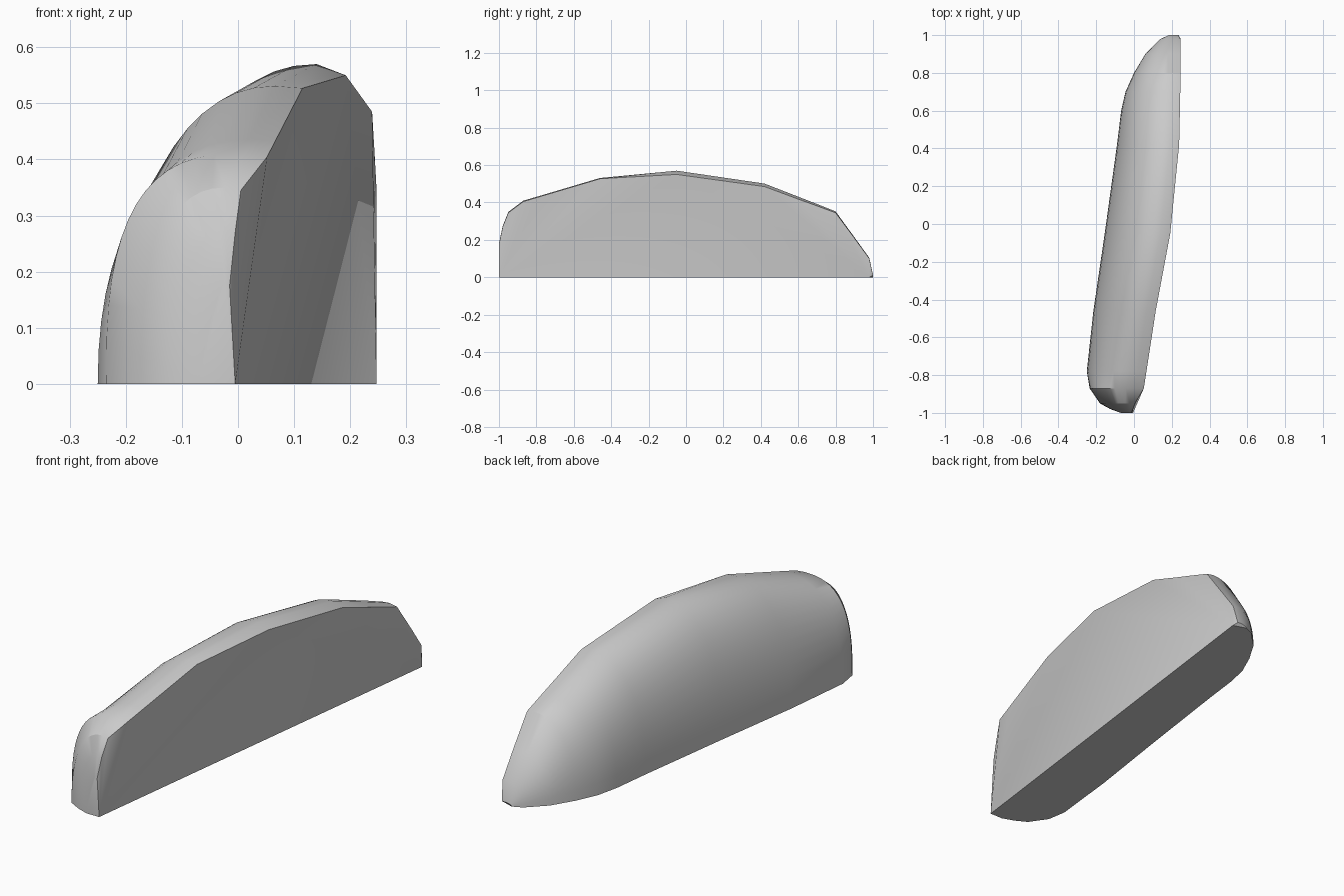
import bpy
import bmesh
from math import sin, cos, pi

cube = bpy.data.objects.get("Cube")
if cube:
    bpy.data.objects.remove(cube, do_unlink=True)

# Single plain grey colour
grey = bpy.data.materials.new("light_grey")
grey.use_nodes = True
colour = (0.6, 0.6, 0.6, 1)
grey.diffuse_color = colour
grey.node_tree.nodes["Principled BSDF"].inputs["Base Color"].default_value = colour

# Stations: y, outer foot x, wall top x, wall height, ridge rise, flank roundness
STATIONS = [
    (-1, -.07, -.015, .175, .005, 1.3),
    (-.98, -.125, -.005, .27, .005, 1.9),
    (-.95, -.18, .005, .345, .005, 2.3),
    (-.87, -.235, .052, .405, .005, 2.8),
    (-.78, -.25, .066, .432, .004, 2.2),
    (-.46, -.215, .115, .527, .004, 2.15),
    (-.05, -.155, .192, .55, .02, 2.2),
    (.42, -.09, .239, .485, .016, 2.2),
    (.6, -.068, .243, .418, .013, 2.2),
    (.7, -.045, .245, .382, .01, 2.2),
    (.8, 0, .247, .345, .007, 2.2),
    (.9, .06, .247, .21, .005, 2.2),
    (.98, .14, .245, .1, .004, 2.2),
    (1, .185, .235, .01, .002, 2.2),
]
ARC_STEPS = 14


def section(outer, top, height, rise, power):
    """Wall top, narrow ridge, then a rounded flank down to the ground."""
    ridge_x = top - 0.15 * (top - outer)
    ridge_z = height + rise
    points = [(top, height)]
    for i in range(ARC_STEPS + 1):
        a = pi / 2 * i / ARC_STEPS
        x = ridge_x - (ridge_x - outer) * sin(a) ** (2 / power)
        z = ridge_z * max(cos(a), 0) ** (2 / power)
        points.append((x, z if i < ARC_STEPS else 0))
    return points


bm = bmesh.new()
rings = [[bm.verts.new((x, y, z)) for x, z in section(*shape)]
         for y, *shape in STATIONS]

# Rounded shell between neighbouring sections
for a, b in zip(rings, rings[1:]):
    for i in range(len(a) - 1):
        bm.faces.new((a[i], a[i + 1], b[i + 1], b[i])).smooth = True

# Flat wall: fans from the two ends of its straight foot meet at the peak
foot_front = bm.verts.new((-.005, -1, 0))
foot_back = bm.verts.new((.247, .98, 0))
tops = [ring[0] for ring in rings]
peak = tops.index(max(tops, key=lambda v: v.co.z))
bm.faces.new((foot_front, foot_back, tops[peak]))
for i in range(len(tops) - 1):
    foot = foot_front if i < peak else foot_back
    bm.faces.new((foot, tops[i + 1], tops[i]))

# End caps and flat underside
for ring, foot in ((rings[0], foot_front), (rings[-1], foot_back)):
    bm.faces.new(ring + [foot])
bm.faces.new([ring[-1] for ring in rings] + [foot_back, foot_front])
bmesh.ops.recalc_face_normals(bm, faces=bm.faces)

mesh = bpy.data.meshes.new("half_dome_shell")
bm.to_mesh(mesh)
bm.free()
mesh.materials.append(grey)
shell = bpy.data.objects.new("half_dome_shell", mesh)
bpy.context.collection.objects.link(shell)

# Soft shading with crisp wall and underside borders
bpy.ops.object.select_all(action="DESELECT")
shell.select_set(True)
bpy.context.view_layer.objects.active = shell
bpy.ops.object.shade_smooth_by_angle(angle=pi / 6)
